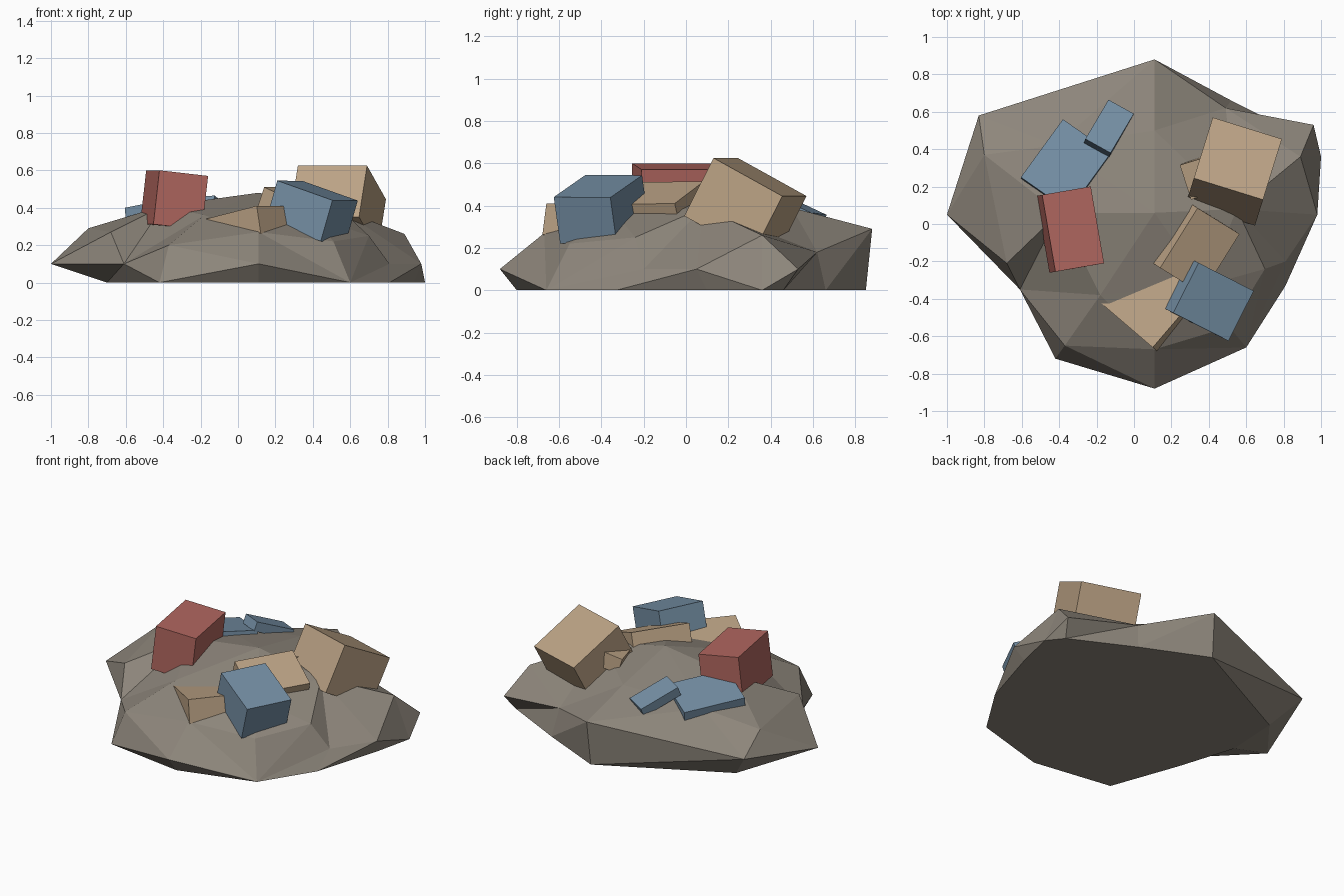
import bpy, bmesh
from mathutils import Vector
from mathutils.geometry import delaunay_2d_cdt

if "Cube" in bpy.data.objects:
    bpy.data.objects.remove(bpy.data.objects["Cube"])


def material(name, rgb):
    m = bpy.data.materials.new(name)
    m.diffuse_color = (*rgb, 1)
    m.use_nodes = True
    m.node_tree.nodes["Principled BSDF"].inputs["Base Color"].default_value = m.diffuse_color
    return m


STONE = material("stone grey", (0.27, 0.24, 0.20))
TAN = material("sandy tan", (0.50, 0.365, 0.235))
BLUE = material("dusty blue", (0.18, 0.28, 0.38))
RED = material("brick red", (0.44, 0.135, 0.115))


def finish(bm, name, mat):
    bmesh.ops.recalc_face_normals(bm, faces=bm.faces)
    me = bpy.data.meshes.new(name)
    bm.to_mesh(me)
    bm.free()
    me.materials.append(mat)
    ob = bpy.data.objects.new(name, me)
    bpy.context.collection.objects.link(ob)


def block(name, a, b, c, depth, mat):
    """Tilted box: a, b, c are corners of its top face, depth goes down."""
    a, b, c = Vector(a), Vector(b), Vector(c)
    u = b - a
    v = c - b
    v -= u * (v.dot(u) / u.dot(u))      # keep the corners square
    n = u.cross(v).normalized()
    if n.z > 0:
        n = -n
    bm = bmesh.new()
    top = [a, a + u, a + u + v, a + v]
    vs = [bm.verts.new(p) for p in top]
    f = bm.faces.new(vs)
    ext = bmesh.ops.extrude_face_region(bm, geom=[f], use_keep_orig=True)
    moved = [e for e in ext["geom"] if isinstance(e, bmesh.types.BMVert)]
    bmesh.ops.translate(bm, verts=moved, vec=n * depth)
    finish(bm, name, mat)


# Rock mound: widest outline, matching foot points, and crown points
outline = [(0.11, 0.88, 0.29), (0.49, 0.62, 0.18), (0.96, 0.53, 0.10), (1.0, 0.36, 0),
           (0.98, 0.05, 0.10), (0.81, -0.20, 0.10), (0.60, -0.66, 0), (0.11, -0.88, 0.10),
           (-0.42, -0.72, 0), (-0.61, -0.35, 0.10), (-1.0, 0.05, 0.10), (-0.83, 0.58, 0.18)]
foot = [(0.10, 0.85), (0.52, 0.66), (0.92, 0.46), (1.0, 0.36), (0.94, 0.10), (0.81, -0.33),
        (0.60, -0.66), (0.11, -0.80), (-0.42, -0.72), (-0.58, -0.28), (-0.70, 0.10), (-0.68, 0.45)]
crown = [(0.11, 0.06, 0.48), (-0.40, 0.06, 0.41), (-0.18, -0.38, 0.36), (0.38, -0.33, 0.36),
         (0.55, 0.08, 0.39), (0.11, 0.50, 0.39), (-0.42, 0.42, 0.345), (-0.80, 0.37, 0.29),
         (-0.68, -0.21, 0.27), (-0.37, -0.65, 0.20), (0.11, -0.67, 0.27), (0.51, -0.55, 0.22),
         (0.70, -0.24, 0.25), (0.89, 0.36, 0.26)]
pts = outline + crown
N = len(outline)
flat, _, tris, origin, _, _ = delaunay_2d_cdt(
    [Vector(p[:2]) for p in pts], [], [list(range(N))[::-1]], 1, 1e-5)
bm = bmesh.new()
top = [bm.verts.new((p.x, p.y, pts[o[0]][2])) for p, o in zip(flat, origin)]
for t in tris:
    bm.faces.new([top[i] for i in t])
rim = [bm.verts.new(p) for p in outline]
base = [bm.verts.new((x, y, 0)) for x, y in foot]
for i in range(N):
    j = (i + 1) % N
    bm.faces.new((rim[i], rim[j], base[j]))
    bm.faces.new((rim[i], base[j], base[i]))
bm.faces.new(base)
bmesh.ops.remove_doubles(bm, verts=bm.verts, dist=0.001)
finish(bm, "rock_mound", STONE)

# Blocks scattered on the mound
block("red_block", (-0.42, -0.255, 0.60), (-0.16, -0.21, 0.57), (-0.235, 0.20, 0.57), 0.29, RED)
block("large_tan_block", (0.32, 0.245, 0.625), (0.69, 0.13, 0.625), (0.79, 0.455, 0.445), 0.31, TAN)
block("middle_tan_slab", (0.14, -0.235, 0.51), (0.34, 0.085, 0.515), (0.56, -0.06, 0.41), 0.12, TAN)
block("small_tan_slab", (0.245, 0.315, 0.45), (0.305, 0.13, 0.44), (0.50, 0.19, 0.50), 0.10, TAN)
block("front_tan_slab", (0.10, -0.66, 0.41), (0.34, -0.38, 0.41), (-0.01, -0.08, 0.32), 0.15, TAN)
block("front_blue_block", (0.21, -0.475, 0.545), (0.505, -0.625, 0.44), (0.635, -0.355, 0.44), 0.23, BLUE)
block("back_blue_slab", (-0.605, 0.25, 0.40), (-0.38, 0.56, 0.36), (-0.12, 0.385, 0.41), 0.10, BLUE)
block("small_blue_slab", (-0.26, 0.455, 0.455), (-0.125, 0.38, 0.465), (-0.02, 0.60, 0.365), 0.06, BLUE)
